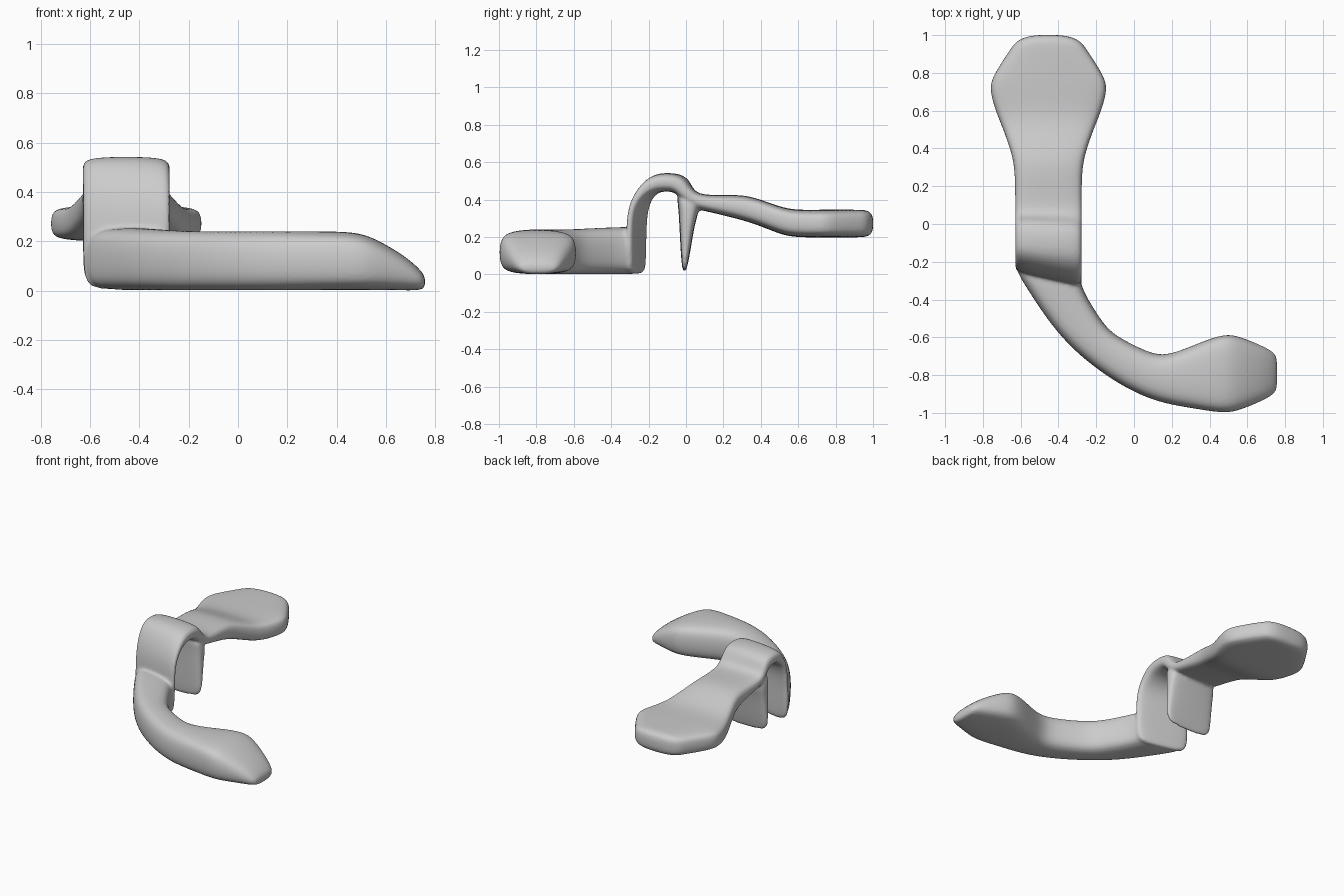
import bpy, bmesh
from mathutils import Vector as V


def loft(name, rings, r):
    """Skin chamfered-rectangle sections (centre, half-axis u, half-axis v), then subdivide."""
    bm = bmesh.new()
    loops = []
    for c, u, v in rings:
        a, b = min(r / u.length, 0.5), min(r / v.length, 0.5)
        st = [(1, 1 - b), (1 - a, 1), (a - 1, 1), (-1, 1 - b),
              (-1, b - 1), (a - 1, -1), (1 - a, -1), (1, b - 1)]
        loops.append([bm.verts.new(c + u * s + v * t) for s, t in st])
    for p, q in zip(loops, loops[1:]):
        for i in range(8):
            j = (i + 1) % 8
            bm.faces.new((p[i], p[j], q[j], q[i]))
    bm.faces.new(loops[0])
    bm.faces.new(loops[-1])
    bmesh.ops.recalc_face_normals(bm, faces=bm.faces)
    me = bpy.data.meshes.new(name)
    bm.to_mesh(me)
    bm.free()
    ob = bpy.data.objects.new(name, me)
    bpy.context.collection.objects.link(ob)
    bpy.context.view_layer.objects.active = ob
    m = ob.modifiers.new("smooth", 'SUBSURF')
    m.levels = m.render_levels = 3
    bpy.ops.object.modifier_apply(modifier=m.name)
    return ob


CX = -0.453


def side_ring(y1, z1, y2, z2, hw, skew=0.0):
    """Section across x, given upper and lower points of the side profile."""
    p, q = V((CX, y1, z1)), V((CX, y2, z2))
    return (p + q) / 2, V((hw, -skew, 0)), (p - q) / 2


# Strap: rear pad, step, hook and front leg
strap = [(1.003, .32, 1.003, .225, .09), (.972, .345, .972, .2, .17),
         (.93, .348, .93, .197, .20), (.79, .348, .79, .197, .292),
         (.72, .348, .72, .197, .316), (.60, .346, .60, .197, .282),
         (.52, .358, .52, .208, .248), (.43, .39, .43, .245, .215),
         (.33, .425, .33, .282, .184), (.22, .427, .22, .31, .178),
         (.11, .425, .12, .335, .178), (.045, .44, .04, .35, .178),
         (.02, .50, -.03, .405, .178, .01), (-.02, .537, -.055, .438, .178, .01),
         (-.10, .546, -.10, .444, .178, .01), (-.175, .537, -.15, .44, .178, .02),
         (-.235, .475, -.20, .405, .178, .03), (-.278, .38, -.232, .34, .178, .04),
         (-.292, .27, -.24, .25, .178, .04), (-.295, .05, -.24, .05, .178, .04),
         (-.285, .0, -.248, .0, .14, .032)]
body = loft("clip_body", [side_ring(*s) for s in strap], 0.035)

# Tab hanging behind the hook
tab = [(-.055, .45, .05, .40, .165), (-.043, .37, .075, .35, .178),
       (-.037, .28, .05, .28, .178), (-.032, .18, .033, .18, .178),
       (-.026, .08, .016, .08, .178), (-.021, .045, .007, .045, .165),
       (-.017, .016, .001, .016, .13)]
tab_ob = loft("tab", [side_ring(*s) for s in tab], 0.03)

# Floor arm: outer xy, inner xy, top z, bottom z
arm = [(-.61, -.228, -.295, -.293, .23, .01), (-.622, -.25, -.278, -.31, .255, 0),
       (-.585, -.315, -.262, -.365, .256, 0), (-.475, -.485, -.195, -.475, .25, 0),
       (-.385, -.60, -.135, -.56, .245, 0), (-.275, -.71, -.06, -.61, .242, 0),
       (-.10, -.84, .04, -.66, .242, 0), (.07, -.925, .13, -.695, .242, 0),
       (.20, -.96, .22, -.68, .242, 0), (.34, -.982, .35, -.625, .242, 0),
       (.48, -1.005, .48, -.578, .24, 0), (.56, -.988, .56, -.593, .212, 0),
       (.68, -.938, .68, -.643, .14, 0), (.74, -.905, .74, -.675, .085, 0),
       (.76, -.875, .76, -.705, .055, .012)]


def floor_ring(x1, y1, x2, y2, zt, zb):
    p, q = V((x1, y1, 0)), V((x2, y2, 0))
    return (p + q) / 2 + V((0, 0, (zt + zb) / 2)), (q - p) / 2, V((0, 0, (zt - zb) / 2))


arm_ob = loft("floor_arm", [floor_ring(*s) for s in arm], 0.05)

# Fuse into one skin with softened joints
bpy.ops.object.select_all(action='DESELECT')
for ob in (body, tab_ob, arm_ob):
    ob.select_set(True)
bpy.context.view_layer.objects.active = body
bpy.ops.object.join()
m = body.modifiers.new("fuse", 'REMESH')
m.mode, m.voxel_size = 'VOXEL', 0.01
bpy.ops.object.modifier_apply(modifier=m.name)
m = body.modifiers.new("soften", 'SMOOTH')
m.factor, m.iterations = 0.5, 5
bpy.ops.object.modifier_apply(modifier=m.name)
bpy.ops.object.shade_smooth()
